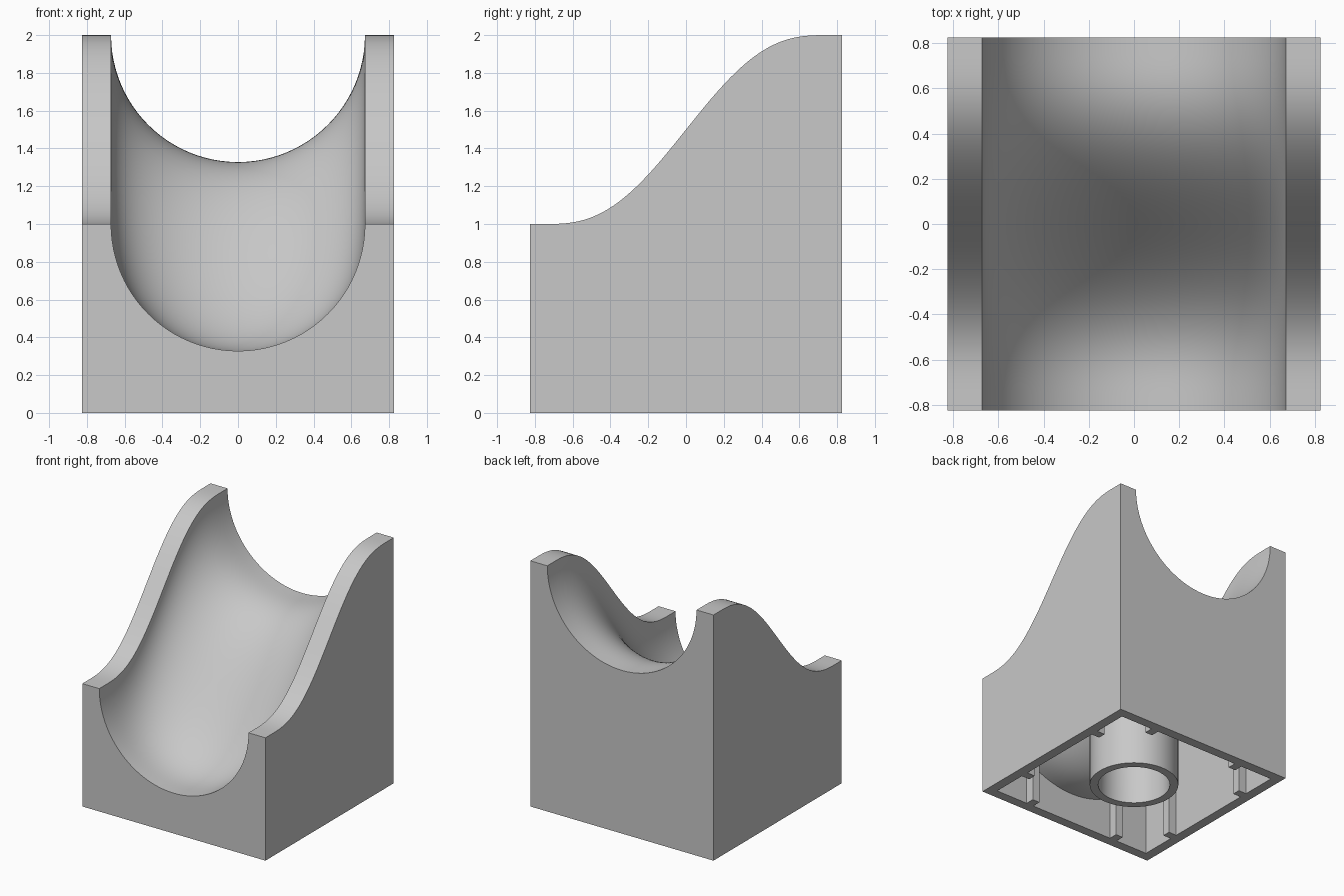
import bpy, bmesh, math

cube = bpy.data.objects.get("Cube")
if cube:
    bpy.data.objects.remove(cube, do_unlink=True)

HALF = 0.825       # half width of the block
WALL = 0.08        # thickness of the outer walls
INNER = HALF - WALL
R_CHANNEL = 0.672  # radius of the slide channel
R_UNDER = 0.75     # radius of its underside
STATIONS = 64
ARC = 48

grey = bpy.data.materials.new("light grey plastic")
grey.use_nodes = True
grey.diffuse_color = (0.58, 0.58, 0.58, 1)
grey.node_tree.nodes["Principled BSDF"].inputs["Base Color"].default_value = grey.diffuse_color


def height(y):
    """Top edge of the side walls, an S-curve from front to back."""
    t = min(max((y + 0.75) / 1.5, 0), 1)
    return 1 + t ** 3 * (10 - 15 * t + 6 * t * t)


def underside(x, y):
    return height(y) - math.sqrt(R_UNDER ** 2 - x * x)


def finish(name, bm):
    bmesh.ops.recalc_face_normals(bm, faces=bm.faces)
    mesh = bpy.data.meshes.new(name)
    bm.to_mesh(mesh)
    bm.free()
    mesh.materials.append(grey)
    obj = bpy.data.objects.new(name, mesh)
    bpy.context.collection.objects.link(obj)
    bpy.ops.object.select_all(action='DESELECT')
    obj.select_set(True)
    bpy.context.view_layer.objects.active = obj
    bpy.ops.object.shade_smooth_by_angle(angle=math.radians(30))
    return obj


def outer_section(y):
    h = height(y)
    arc = [(-R_CHANNEL * math.cos(math.pi * i / ARC),
            h - R_CHANNEL * math.sin(math.pi * i / ARC)) for i in range(ARC + 1)]
    return [(-HALF, 0), (-HALF, h)] + arc + [(HALF, h), (HALF, 0)]


def inner_section(y):
    xs = [-INNER * math.cos(math.pi * i / ARC) for i in range(ARC + 1)]
    return [(-INNER, 0)] + [(x, underside(x, y)) for x in xs] + [(INNER, 0)]


def loft(bm, section, half):
    """Skin the section from front to back and cap both ends."""
    rows = []
    for i in range(STATIONS + 1):
        y = half * (2 * i / STATIONS - 1)
        rows.append([bm.verts.new((x, y, z)) for x, z in section(y)])
    for a, b in zip(rows, rows[1:]):
        for j in range(len(a) - 1):
            bm.faces.new((a[j], a[j + 1], b[j + 1], b[j]))
    bm.faces.new(rows[0])
    bm.faces.new(rows[-1])
    return rows


# Hollow body with the curved channel, closed by the bottom rim
bm = bmesh.new()
outer = loft(bm, outer_section, HALF)
inner = loft(bm, inner_section, INNER)
for side in (0, -1):
    for i in range(STATIONS):
        bm.faces.new((outer[i][side], outer[i + 1][side], inner[i + 1][side], inner[i][side]))
for end in (0, -1):
    bm.faces.new((outer[end][0], outer[end][-1], inner[end][-1], inner[end][0]))
finish("slide_body", bm)

# Central tube reaching up into the channel underside
bm = bmesh.new()
SEG = 64
rings = []
for r, top in ((0.34, False), (0.34, True), (0.275, True), (0.275, False)):
    ring = []
    for i in range(SEG):
        a = 2 * math.pi * i / SEG
        x, y = r * math.cos(a), r * math.sin(a)
        ring.append(bm.verts.new((x, y, underside(x, y) + 0.03 if top else 0)))
    rings.append(ring)
for k in range(4):
    a, b = rings[k], rings[(k + 1) % 4]
    for i in range(SEG):
        j = (i + 1) % SEG
        bm.faces.new((a[i], a[j], b[j], b[i]))
finish("centre_tube", bm)


# Two grip ribs on the inside of each wall
def rib(name, x0, x1, y0, y1):
    bm = bmesh.new()
    bottom, top = [], []
    for x, y in ((x0, y0), (x1, y0), (x1, y1), (x0, y1)):
        bottom.append(bm.verts.new((x, y, 0)))
        xc = min(max(x, -INNER), INNER)
        top.append(bm.verts.new((x, y, underside(xc, y) + 0.02)))
    bm.faces.new(bottom)
    bm.faces.new(top)
    for i in range(4):
        j = (i + 1) % 4
        bm.faces.new((bottom[i], bottom[j], top[j], top[i]))
    finish(name, bm)


NEAR, FAR, THICK = 0.672, INNER + 0.01, 0.033
for s, x_name, y_name in ((-1, "right", "front"), (1, "left", "back")):
    lo, hi = sorted((s * NEAR, s * FAR))
    for c, tag in ((-0.417, "a"), (0.417, "b")):
        rib(f"{x_name}_rib_{tag}", lo, hi, c - THICK, c + THICK)
        rib(f"{y_name}_rib_{tag}", c - THICK, c + THICK, lo, hi)
